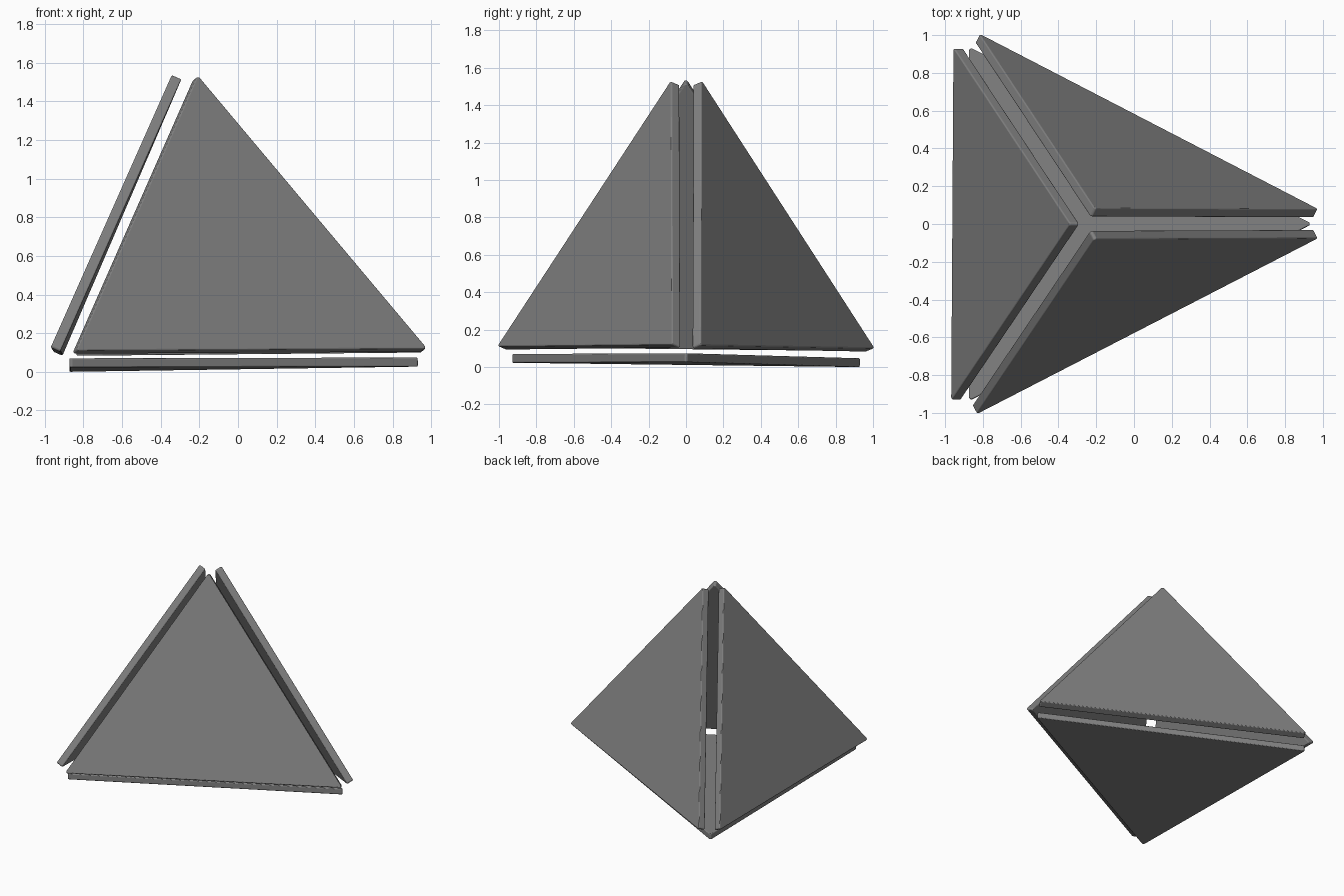
import bpy
from mathutils import Vector

if "Cube" in bpy.data.objects:
    bpy.data.objects.remove(bpy.data.objects["Cube"])

THICKNESS = 0.054
BEVEL = 0.009

grey = bpy.data.materials.new("dark_grey")
grey.diffuse_color = (0.22, 0.22, 0.22, 1)
grey.use_nodes = True
grey.node_tree.nodes["Principled BSDF"].inputs["Base Color"].default_value = grey.diffuse_color


def plate(name, outer, thickness=THICKNESS):
    """Triangular slab: outer face corners, thickened towards the pyramid centre."""
    pts = [Vector(p) for p in outer]
    n = (pts[1] - pts[0]).cross(pts[2] - pts[0]).normalized()
    if n.dot(Vector((-0.25, 0, 0.5)) - pts[0]) < 0:
        n = -n
    # blunt every corner slightly
    ring = []
    for i, p in enumerate(pts):
        for q in (pts[i - 1], pts[(i + 1) % 3]):
            ring.append(p + (q - p).normalized() * 0.014)
    verts = ring + [p + n * thickness for p in ring]
    k = len(ring)
    faces = [list(range(k)), list(range(2 * k - 1, k - 1, -1))]
    faces += [[(i + 1) % k, i, i + k, (i + 1) % k + k] for i in range(k)]
    # make the windings face outwards
    a, b, c = ring[0], ring[1], ring[2]
    if (b - a).cross(c - a).dot(n) > 0:
        faces = [f[::-1] for f in faces]
    mesh = bpy.data.meshes.new(name)
    mesh.from_pydata(verts, [], faces)
    mesh.materials.append(grey)
    obj = bpy.data.objects.new(name, mesh)
    bpy.context.collection.objects.link(obj)
    # softened rims
    mod = obj.modifiers.new("soft_rim", "BEVEL")
    mod.width = BEVEL
    mod.segments = 3
    return obj


# Base, lying almost flat
plate("base_plate", [(0.943, 0, 0.027), (-0.873, 0.937, 0.0), (-0.873, -0.937, 0.023)], 0.047)
# Three leaning sides
plate("back_plate", [(0.981, 0.078, 0.117), (-0.822, 1.011, 0.1), (-0.208, 0.083, 1.537)])
plate("front_plate", [(0.981, -0.074, 0.121), (-0.837, -1.011, 0.111), (-0.208, -0.079, 1.537)])
plate("left_plate", [(-0.958, 0.937, 0.105), (-0.97, -0.937, 0.125), (-0.338, 0, 1.546)])
